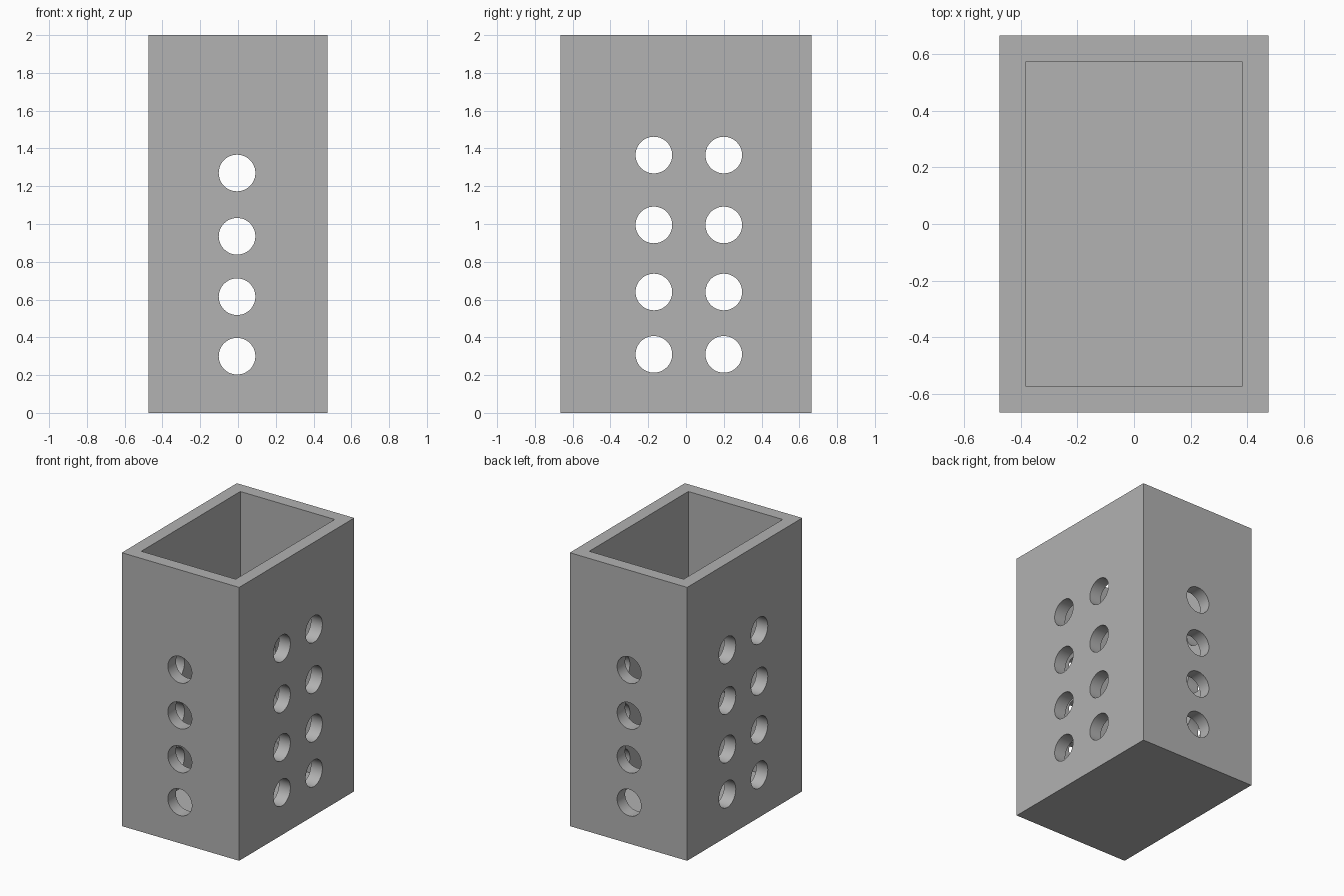
import bpy
from math import pi

cube = bpy.data.objects.get("Cube")
if cube:
    bpy.data.objects.remove(cube, do_unlink=True)

WIDTH, DEPTH, HEIGHT = 0.95, 1.33, 2.0
WALL, FLOOR = 0.093, 0.093
HOLE_RADIUS = 0.097

grey = bpy.data.materials.new("plain grey")
grey.use_nodes = True
colour = (0.445, 0.445, 0.445, 1)
grey.diffuse_color = colour
grey.node_tree.nodes["Principled BSDF"].inputs["Base Color"].default_value = colour


def block(name, size, bottom):
    bpy.ops.mesh.primitive_cube_add(size=1, location=(0, 0, bottom + size[2] / 2))
    obj = bpy.context.object
    obj.name = name
    obj.scale = size
    bpy.ops.object.transform_apply(location=True, rotation=True, scale=True)
    obj.data.materials.append(grey)
    return obj


def drill(name, location, rotation):
    bpy.ops.mesh.primitive_cylinder_add(vertices=48, radius=HOLE_RADIUS, depth=2,
                                        location=location, rotation=rotation)
    obj = bpy.context.object
    obj.name = name
    obj.data.materials.append(grey)
    return obj


# Open-topped box
box = block("perforated_box", (WIDTH, DEPTH, HEIGHT), 0)
cutters = [block("cavity_cutter", (WIDTH - 2 * WALL, DEPTH - 2 * WALL, HEIGHT), FLOOR)]

# Single column of holes through front and back
for z in (0.30, 0.615, 0.935, 1.27):
    cutters.append(drill("front_hole_cutter", (-0.005, 0, z), (pi / 2, 0, 0)))

# Two columns of holes through both sides
for z in (0.31, 0.64, 0.995, 1.365):
    for y in (-0.17, 0.20):
        cutters.append(drill("side_hole_cutter", (0, y, z), (0, pi / 2, 0)))

# Cut everything, then discard the cutters
bpy.ops.object.select_all(action="DESELECT")
box.select_set(True)
bpy.context.view_layer.objects.active = box
for cutter in cutters:
    cutter.hide_render = True
    mod = box.modifiers.new("cut", "BOOLEAN")
    mod.operation = "DIFFERENCE"
    mod.solver = "EXACT"
    mod.object = cutter
    bpy.ops.object.modifier_apply(modifier=mod.name)
    bpy.data.objects.remove(cutter, do_unlink=True)

# Smooth hole walls, crisp box edges
bpy.ops.object.shade_smooth_by_angle(angle=pi / 6)
